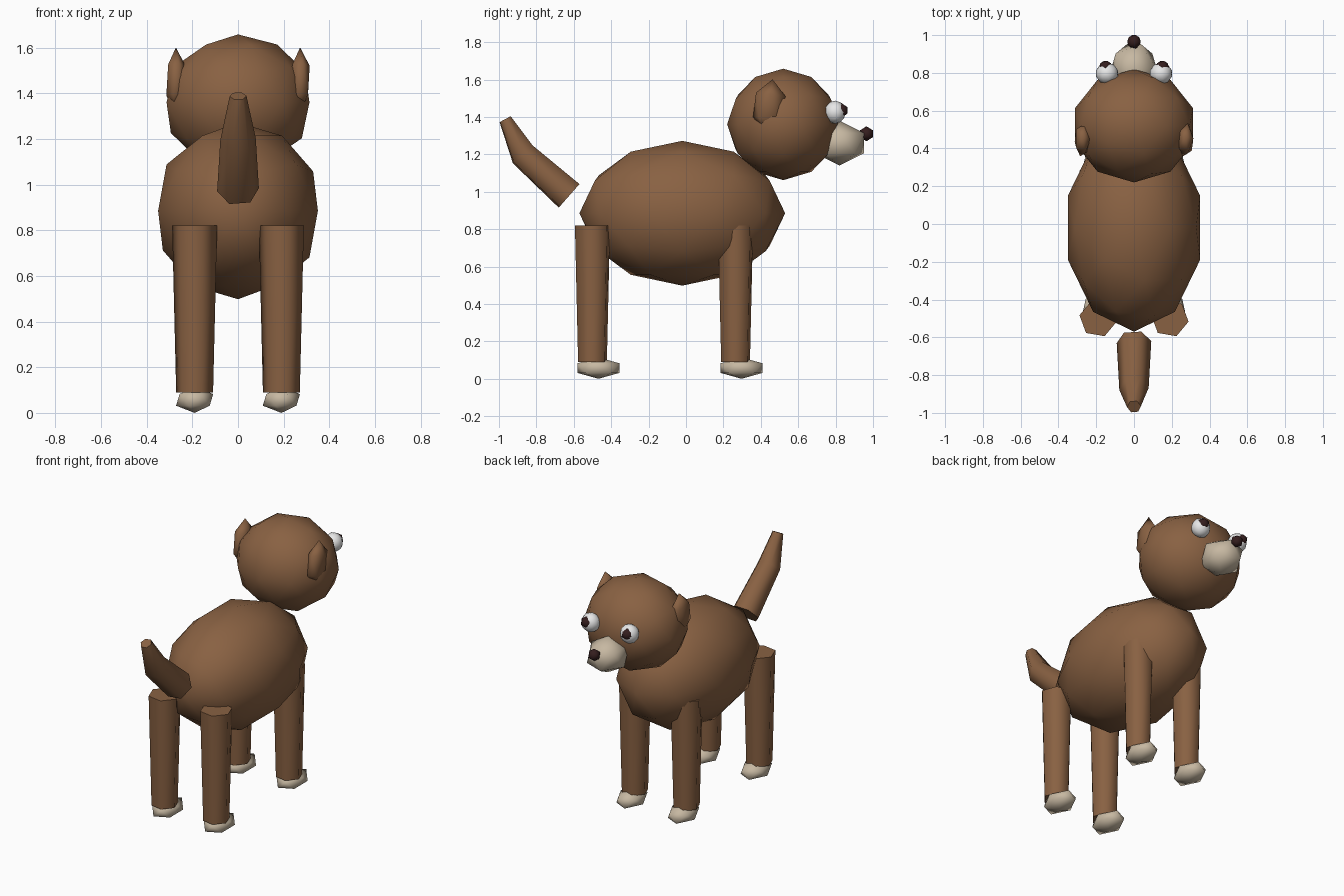
import bpy, bmesh, math
from mathutils import Matrix, Vector

if "Cube" in bpy.data.objects:
    bpy.data.objects.remove(bpy.data.objects["Cube"])


def material(name, rgb):
    m = bpy.data.materials.new(name)
    m.diffuse_color = (*rgb, 1)
    m.use_nodes = True
    m.node_tree.nodes["Principled BSDF"].inputs["Base Color"].default_value = m.diffuse_color
    return m


BROWN = material("brown fur", (0.25, 0.12, 0.055))
CREAM = material("cream", (0.57, 0.48, 0.36))
WHITE = material("eye white", (0.85, 0.85, 0.85))
DARK = material("dark brown", (0.035, 0.013, 0.013))


def add_object(name, bm, mat, sharp=math.pi):
    """Turn a bmesh into a smooth-shaded object, sharp above the given angle."""
    bmesh.ops.recalc_face_normals(bm, faces=bm.faces)
    for f in bm.faces:
        f.smooth = True
    for e in bm.edges:
        e.smooth = e.calc_face_angle(0) < sharp
    mesh = bpy.data.meshes.new(name)
    bm.to_mesh(mesh)
    bm.free()
    mesh.materials.append(mat)
    ob = bpy.data.objects.new(name, mesh)
    bpy.context.collection.objects.link(ob)
    return ob


def ball(name, centre, radii, mat, detail=1, tilt=0):
    """Stretched icosphere, tilted about the x axis."""
    bm = bmesh.new()
    bmesh.ops.create_icosphere(
        bm, subdivisions=detail, radius=1,
        matrix=Matrix.Translation(centre) @ Matrix.Rotation(tilt, 4, 'X')
        @ Matrix.Diagonal((*radii, 1)))
    return add_object(name, bm, mat)


def tube(name, rings, mat, sides=6, turn=0):
    """Tapered tube through rings of (centre, axis, radius)."""
    bm = bmesh.new()
    loops = []
    for centre, axis, r in rings:
        axis = Vector(axis).normalized()
        u = Vector((1, 0, 0))
        v = axis.cross(u)
        angles = [turn + math.tau * i / sides for i in range(sides)]
        loops.append([bm.verts.new(Vector(centre) + r * (math.cos(a) * u + math.sin(a) * v))
                      for a in angles])
    for a, b in zip(loops, loops[1:]):
        for i in range(sides):
            j = (i + 1) % sides
            bm.faces.new((a[i], a[j], b[j], b[i]))
    bm.faces.new(loops[0])
    bm.faces.new(loops[-1])
    return add_object(name, bm, mat, math.radians(65))


# Body and head
ball("body", (0, -0.02, 0.885), (0.368, 0.55, 0.387), BROWN, 2)
ball("head", (0, 0.52, 1.36), (0.329, 0.3, 0.298), BROWN, 2)

# Muzzle and nose
ball("snout", (0, 0.82, 1.26), (0.135, 0.155, 0.12), CREAM)
ball("nose", (0, 0.965, 1.31), (0.04, 0.041, 0.04), DARK)

# Tail, bent upwards
tube("tail", [((0, -0.625, 0.978), (0, -0.125, 0.11), 0.092),
              ((0, -0.873, 1.2), (0, -0.1, 0.11), 0.078),
              ((0, -0.967, 1.388), (0, -0.035, 0.065), 0.037)], BROWN, turn=0.1)

for s, side in ((-1, "left"), (1, "right")):
    # Ears and eyes
    ball(f"{side}_ear", (s * 0.272, 0.445, 1.455), (0.047, 0.093, 0.147), BROWN, tilt=-0.12)
    ball(f"{side}_eye", (s * 0.143, 0.797, 1.425), (0.06, 0.058, 0.062), WHITE, 2)
    ball(f"{side}_pupil", (s * 0.15, 0.83, 1.435), (0.04, 0.038, 0.04), DARK)
    # Legs and paws
    for end, y in (("front", 0.265), ("back", -0.5)):
        tube(f"{end}_{side}_leg", [((s * 0.19, y, 0.09), (0, 0, 1), 0.082),
                                   ((s * 0.19, y, 0.82), (0, 0, 1), 0.1)], BROWN, turn=-0.17)
        ball(f"{end}_{side}_paw", (s * 0.19, y + 0.032, 0.057), (0.091, 0.133, 0.057), CREAM)
